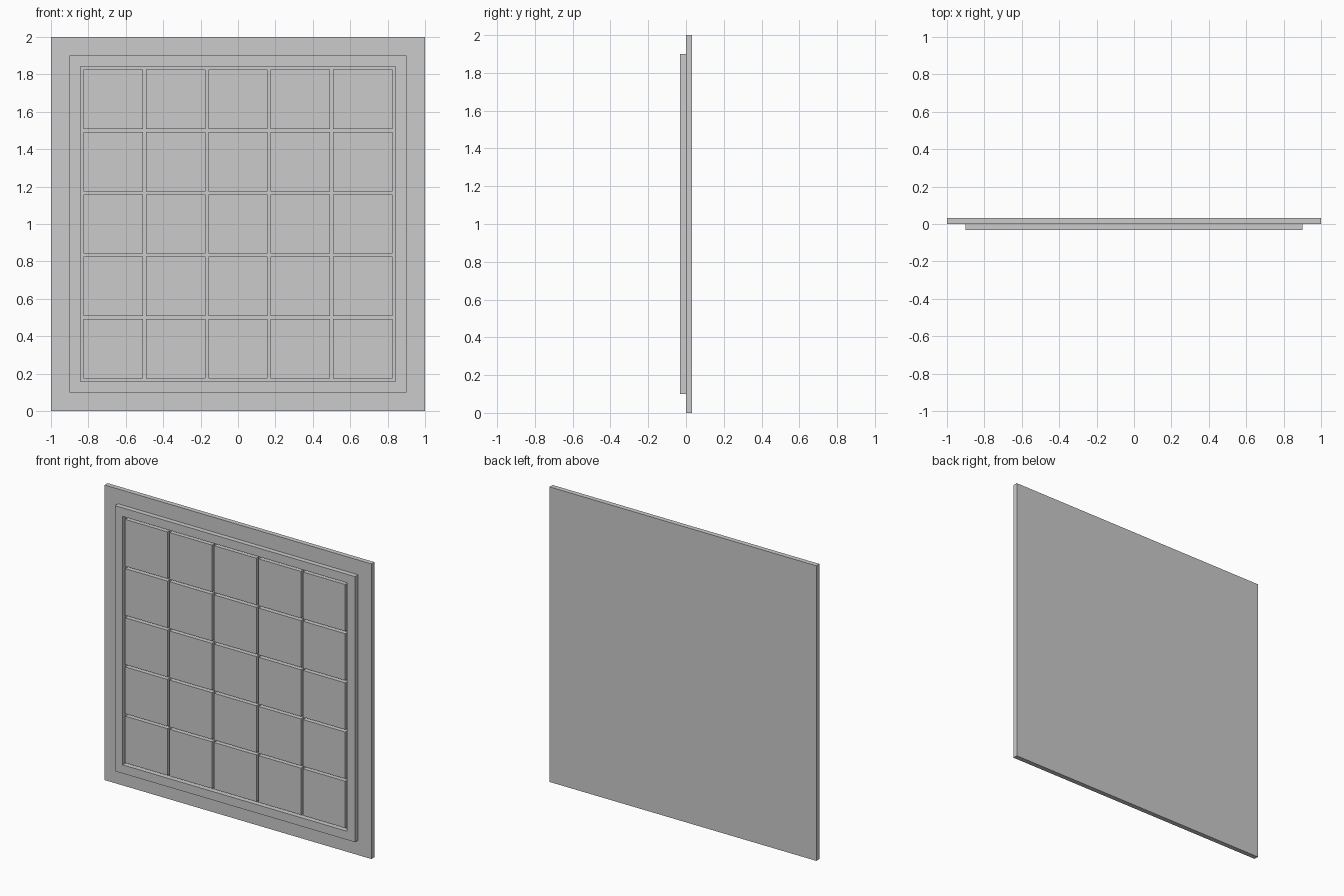
import bpy, bmesh

if "Cube" in bpy.data.objects:
    bpy.data.objects.remove(bpy.data.objects["Cube"])

D = 0.033  # panel thickness, also the frame projection


def box(name, x0, x1, y0, y1, z0, z1):
    bm = bmesh.new()
    bmesh.ops.create_cube(bm, size=1)
    for v in bm.verts:
        v.co.x = x1 if v.co.x > 0 else x0
        v.co.y = y1 if v.co.y > 0 else y0
        v.co.z = z1 if v.co.z > 0 else z0
    return finish(name, bm)


def finish(name, bm):
    bmesh.ops.recalc_face_normals(bm, faces=bm.faces)
    mesh = bpy.data.meshes.new(name)
    bm.to_mesh(mesh)
    bm.free()
    ob = bpy.data.objects.new(name, mesh)
    bpy.context.collection.objects.link(ob)
    return ob


# Back panel
box("back_panel", -1, 1, 0, D, 0, 2)

# Raised square frame: mitred ring between outer and inner squares
bm = bmesh.new()
corners = [(-1, -1), (1, -1), (1, 1), (-1, 1)]
rings = [[bm.verts.new((sx * r, y, 1 + sz * r)) for sx, sz in corners]
         for r, y in [(0.9, 0), (0.9, -D), (0.842, -D), (0.842, 0)]]
for k in range(4):
    a, b = rings[k], rings[(k + 1) % 4]
    for i in range(4):
        j = (i + 1) % 4
        bm.faces.new((a[i], a[j], b[j], b[i]))
finish("raised_frame", bm)

# 5 x 5 grid of square tiles
pitch, half = 1 / 3, 0.1585
for row in range(5):
    for col in range(5):
        x = (col - 2) * pitch
        z = 1 + (row - 2) * pitch
        box(f"tile_{row}_{col}", x - half, x + half, -0.03, 0, z - half, z + half)
